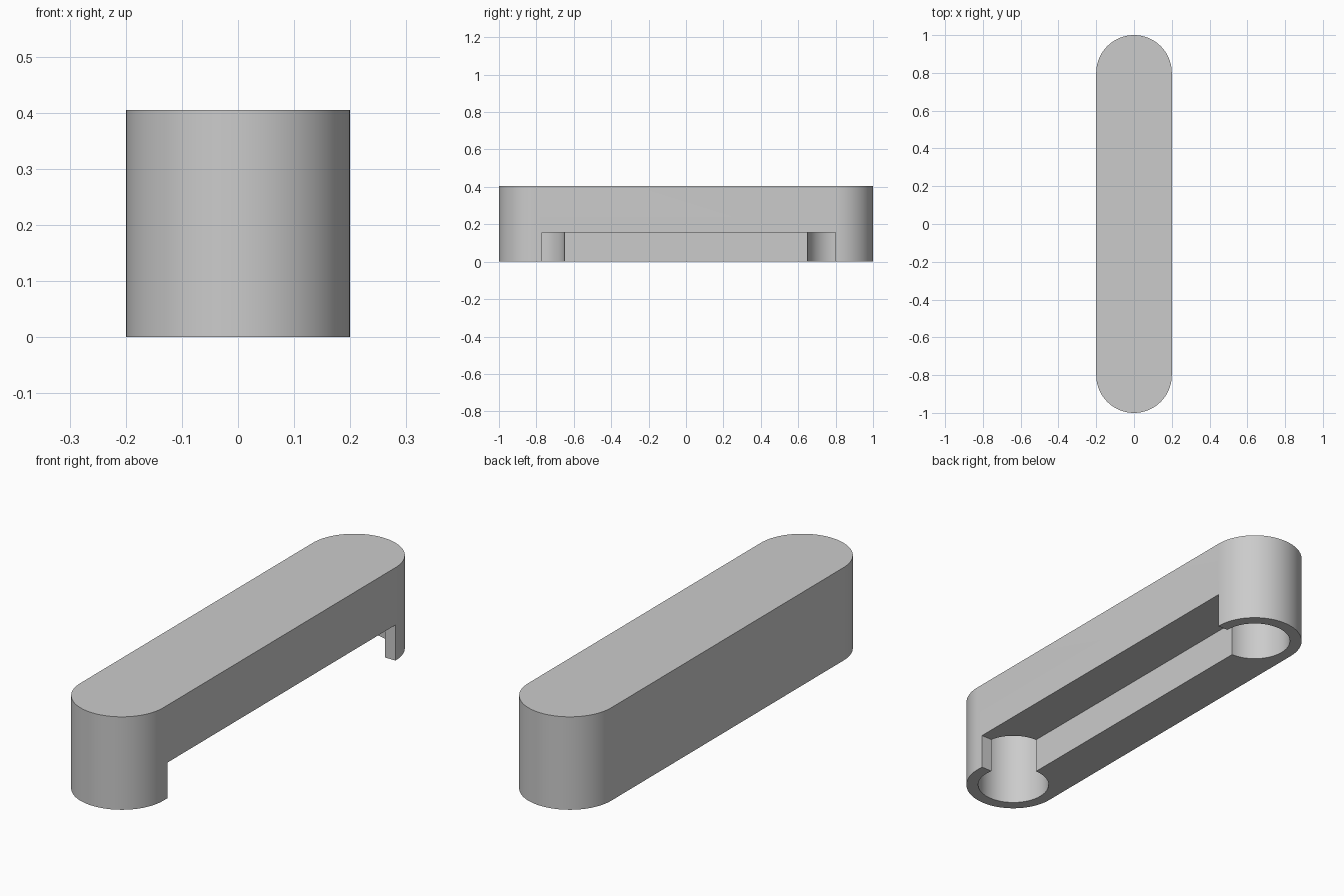
import bpy
import bmesh
from math import pi, cos, sin, radians

cube = bpy.data.objects.get("Cube")
if cube:
    bpy.data.objects.remove(cube, do_unlink=True)

HEIGHT = 0.405
END_Y = 0.8         # centre of each rounded end
OUTER_R = 0.2
BORE_R = 0.15
BORE_DEPTH = 0.355
SLOT_HEIGHT = 0.155
STEPS = 48

grey = bpy.data.materials.new("light grey")
grey.use_nodes = True
colour = (0.6, 0.6, 0.6, 1)
grey.diffuse_color = colour
grey.node_tree.nodes["Principled BSDF"].inputs["Base Color"].default_value = colour


def arc(cy, radius, start, end, steps):
    """Points on an arc around (0, cy)."""
    angles = [start + (end - start) * i / steps for i in range(steps + 1)]
    return [(radius * cos(a), cy + radius * sin(a)) for a in angles]


def prism(name, outline, z0, z1):
    """Upright solid with the given outline."""
    bm = bmesh.new()
    base = bm.faces.new([bm.verts.new((x, y, z0)) for x, y in outline])
    grown = bmesh.ops.extrude_face_region(bm, geom=[base])["geom"]
    top = [v for v in grown if isinstance(v, bmesh.types.BMVert)]
    bmesh.ops.translate(bm, verts=top, vec=(0, 0, z1 - z0))
    bmesh.ops.recalc_face_normals(bm, faces=bm.faces)
    mesh = bpy.data.meshes.new(name)
    bm.to_mesh(mesh)
    bm.free()
    mesh.materials.append(grey)
    obj = bpy.data.objects.new(name, mesh)
    bpy.context.collection.objects.link(obj)
    return obj


# Long block with half-round ends
outline = arc(END_Y, OUTER_R, 0, pi, STEPS) + arc(-END_Y, OUTER_R, pi, 2 * pi, STEPS)
body = prism("rounded_bar_body", outline, 0, HEIGHT)

# Blind bores in the underside, and the slot open on the +x side
cutters = [
    prism("bore_cutter", arc(side * END_Y, BORE_R, 0, 2 * pi, 2 * STEPS)[:-1], -0.1, BORE_DEPTH)
    for side in (-1, 1)
]
slot = [(0, -0.77), (0.3, -0.77), (0.3, 0.798), (0, 0.798)]
cutters.append(prism("slot_cutter", slot, -0.1, SLOT_HEIGHT))

bpy.ops.object.select_all(action="DESELECT")
body.select_set(True)
bpy.context.view_layer.objects.active = body
for cutter in cutters:
    cutter.hide_render = True
    cut = body.modifiers.new("cut", "BOOLEAN")
    cut.operation = "DIFFERENCE"
    cut.solver = "EXACT"
    cut.object = cutter
    bpy.ops.object.modifier_apply(modifier=cut.name)
    bpy.data.objects.remove(cutter, do_unlink=True)

bpy.ops.object.shade_smooth_by_angle(angle=radians(30))
